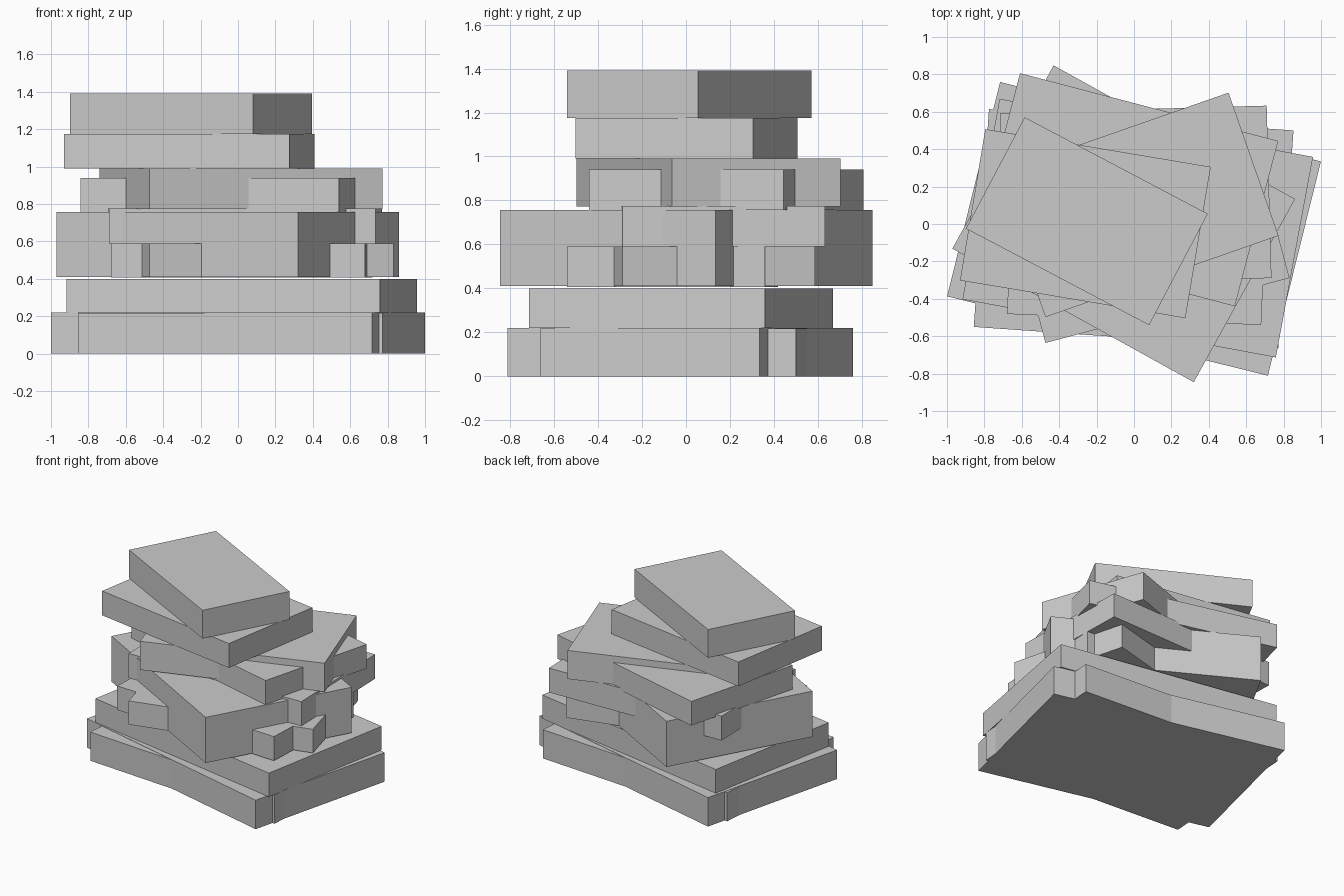
import bpy
from math import radians


def slab(name, center, size, angle, bottom, top):
    """Flat box, turned about the vertical axis."""
    bpy.ops.mesh.primitive_cube_add(
        size=1,
        location=(center[0], center[1], (bottom + top) / 2),
        rotation=(0, 0, radians(angle)))
    ob = bpy.context.object
    ob.name = name
    ob.scale = (size[0], size[1], top - bottom)
    bpy.ops.object.transform_apply(location=False, rotation=False, scale=True)
    return ob


# Base layer: two crossed slabs on the ground, then one wide slab
slab("base_slab_a", (0.0, -0.026), (1.767, 1.18), -13.9, 0.0, 0.22)
slab("base_slab_b", (-0.002, -0.025), (1.632, 1.167), -4.0, 0.0, 0.218)
slab("wide_slab", (0.02, -0.022), (1.704, 1.09), -10.5, 0.22, 0.40)

# Middle layer: thick block with thinner slabs running through it
slab("thick_block", (-0.055, 0.001), (1.475, 1.119), -28.95, 0.41, 0.757)
slab("lower_cross_slab_a", (0.02, -0.061), (1.36, 0.90), -2.5, 0.407, 0.59)
slab("lower_cross_slab_b", (0.0625, -0.025), (1.35, 0.905), 14.9, 0.41, 0.59)
slab("upper_cross_slab", (0.01, 0.152), (1.425, 0.922), 1.6, 0.59, 0.775)

# Upper layer: two overlapping slabs
slab("upper_slab_a", (-0.035, 0.183), (1.427, 0.914), -14.7, 0.757, 0.94)
slab("upper_slab_b", (0.016, 0.102), (1.32, 0.81), 19.25, 0.773, 0.99)

# Two smaller slabs on top
slab("small_slab", (-0.26, 0.002), (1.222, 0.82), -9.5, 0.99, 1.175)
slab("top_slab", (-0.252, 0.015), (1.107, 0.673), -27.8, 1.175, 1.39)
